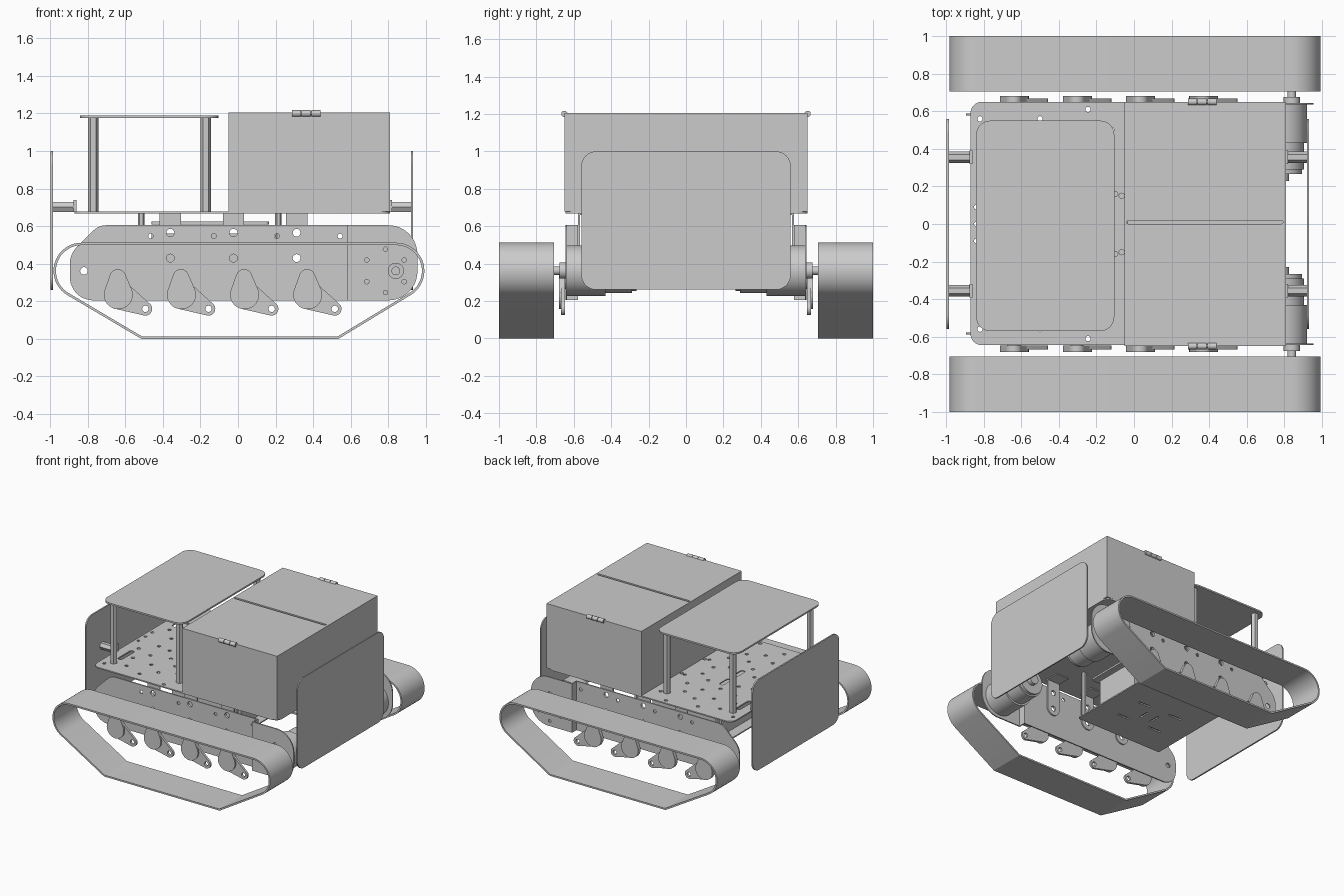
import bpy, bmesh, math
from mathutils import Matrix
from mathutils.geometry import convex_hull_2d

if "Cube" in bpy.data.objects:
    bpy.data.objects.remove(bpy.data.objects["Cube"], do_unlink=True)

grey = bpy.data.materials.new("plain grey")
grey.use_nodes = True
GREY = (0.6, 0.6, 0.6, 1)
grey.diffuse_color = GREY
grey.node_tree.nodes["Principled BSDF"].inputs["Base Color"].default_value = GREY

# Local (u, v, w) to world: w is the thickness direction
AXES = {
    "x": Matrix(((0, 0, 1), (1, 0, 0), (0, 1, 0))).to_4x4(),
    "y": Matrix(((1, 0, 0), (0, 0, -1), (0, 1, 0))).to_4x4(),
    "z": Matrix.Identity(4),
}
SIDES = (("right", -1), ("left", 1))
built = []


def add(name, mesh):
    mesh.materials.clear()
    mesh.materials.append(grey)
    ob = bpy.data.objects.new(name, mesh)
    bpy.context.collection.objects.link(ob)
    built.append(ob)
    return ob


def circle(x, y, r, n=20):
    return [(x + r * math.cos(2 * math.pi * i / n), y + r * math.sin(2 * math.pi * i / n)) for i in range(n)]


def hull(*discs, n=48):
    """Outline wrapped tightly round discs (x, y, radius)."""
    pts = [p for x, y, r in discs for p in (circle(x, y, r, n) if r else [(x, y)])]
    return [pts[i] for i in convex_hull_2d(pts)]


def rounded(x0, x1, y0, y1, r):
    return hull(*[(x, y, r) for x in (x0 + r, x1 - r) for y in (y0 + r, y1 - r)], n=32)


def plate(name, axis, lo, hi, outline, holes=()):
    """Flat outline with holes, given thickness from lo to hi along an axis."""
    lo, hi = min(lo, hi), max(lo, hi)
    cu = bpy.data.curves.new(name, "CURVE")
    cu.dimensions, cu.fill_mode, cu.extrude = "2D", "BOTH", (hi - lo) / 2
    for loop in [outline, *holes]:
        sp = cu.splines.new("POLY")
        sp.points.add(len(loop) - 1)
        for p, (u, v) in zip(sp.points, loop):
            p.co = (u, v, 0, 1)
        sp.use_cyclic_u = True
    tmp = bpy.data.objects.new(name + " curve", cu)
    bpy.context.collection.objects.link(tmp)
    dg = bpy.context.evaluated_depsgraph_get()
    mesh = bpy.data.meshes.new_from_object(tmp.evaluated_get(dg))
    bpy.data.objects.remove(tmp, do_unlink=True)
    mesh.transform(AXES[axis])
    mid = (lo + hi) / 2
    mesh.transform(Matrix.Translation([mid if a == axis else 0 for a in "xyz"]))
    bm = bmesh.new()
    bm.from_mesh(mesh)
    bmesh.ops.remove_doubles(bm, verts=bm.verts, dist=1e-5)
    bmesh.ops.recalc_face_normals(bm, faces=bm.faces)
    bm.to_mesh(mesh)
    bm.free()
    return add(name, mesh)


def rod(name, axis, lo, hi, u, v, r, n=32):
    return plate(name, axis, lo, hi, circle(u, v, r, n))


def block(name, x0, x1, y0, y1, z0, z1):
    return plate(name, "z", z0, z1, [(x0, y0), (x1, y0), (x1, y1), (x0, y1)])


def track_loop(inset):
    return hull((-0.832, 0.362, 0.15 - inset), (0.842, 0.362, 0.15 - inset),
                (-0.51, 0.016, 0.016 - inset), (0.53, 0.016, 0.016 - inset))


PITCH = 0.336
for side, s in SIDES:
    # Track belt
    plate(side + "_track", "y", s * 0.705, s, track_loop(0), [track_loop(0.013)])

    # Side plate with bolt holes, then the stepped-out motor plate
    holes = [circle(-0.36 + PITCH * i, z, 0.021) for i in range(3) for z in (0.565, 0.43)]
    holes += [circle(-0.465 + PITCH * i, 0.547, 0.013) for i in range(4)]
    holes += [circle(-0.82, 0.362, 0.02)]
    plate(side + "_side_plate", "y", s * 0.578, s * 0.588,
          hull((-0.7, 0.505, 0.1), (-0.77, 0.4, 0.125), (-0.77, 0.33, 0.125),
               (0.585, 0.205, 0), (0.585, 0.605, 0)), holes)
    bolts = [circle(0.785 + 0.115 * math.sin(a), 0.362 + 0.115 * math.cos(a), 0.012)
             for a in [math.pi / 3 * i for i in range(6)]]
    plate(side + "_motor_plate", "y", s * 0.635, s * 0.645,
          hull((0.585, 0.205, 0), (0.585, 0.605, 0), (0.8, 0.45, 0.155), (0.8, 0.36, 0.155)), bolts)
    block(side + "_plate_step", 0.58, 0.59, s * 0.578, s * 0.645, 0.205, 0.605)

    # Gear motor and output shaft
    rod(side + "_gearbox", "y", s * 0.43, s * 0.635, 0.785, 0.362, 0.135, 48)
    rod(side + "_motor_body", "y", s * 0.29, s * 0.43, 0.785, 0.362, 0.12, 48)
    rod(side + "_motor_cap", "y", s * 0.265, s * 0.29, 0.785, 0.362, 0.108, 48)
    rod(side + "_motor_terminal", "y", s * 0.23, s * 0.265, 0.785, 0.362, 0.04)
    rod(side + "_shaft_flange", "y", s * 0.645, s * 0.677, 0.84, 0.362, 0.043)
    rod(side + "_drive_shaft", "y", s * 0.64, s * 0.715, 0.84, 0.362, 0.023)

    # Suspension arms
    for i in range(4):
        x = -0.64 + PITCH * i
        top, belly, tip = (x, 0.328, 0.043), (x + 0.003, 0.235, 0.077), (x + 0.147, 0.16, 0.036)
        tag = f"{side}_arm_{i + 1}"
        plate(tag + "_link", "y", s * 0.648, s * 0.667, hull(belly, tip), [circle(tip[0], tip[1], 0.017)])
        plate(tag + "_boss", "y", s * 0.648, s * 0.68, hull(top, belly))
        rod(tag + "_pivot", "y", s * 0.585, s * 0.65, x, 0.3, 0.035)

    # Angle brackets joining the side plates to the deck
    for i in range(3):
        x = -0.36 + PITCH * i
        plate(f"{side}_bracket_{i + 1}", "y", s * 0.568, s * 0.578,
              hull((x - 0.057, 0.67, 0), (x + 0.057, 0.67, 0), (x, 0.43, 0.057)),
              [circle(x, z, 0.021) for z in (0.565, 0.43)])
        block(f"{side}_bracket_{i + 1}_flange", x - 0.057, x + 0.057, s * 0.46, s * 0.578, 0.66, 0.67)

    # Hinge on the box lid
    for i in range(3):
        x = 0.287 + 0.052 * i
        rod(f"{side}_hinge_knuckle_{i + 1}", "x", x, x + 0.048, s * 0.65, 1.2, 0.017)
    rod(side + "_hinge_pin", "x", 0.287, 0.439, s * 0.65, 1.2, 0.009)

    # Hexagonal rods that carry the end plates, and posts that carry the tray
    rod(side + "_tail_rod", "x", -0.99, -0.86, s * 0.355, 0.702, 0.03, 6)
    rod(side + "_nose_rod", "x", 0.805, 0.925, s * 0.355, 0.702, 0.03, 6)
    block(side + "_tail_rod_foot", -0.875, -0.86, s * 0.32, s * 0.39, 0.675, 0.74)
    block(side + "_nose_rod_foot", 0.805, 0.82, s * 0.32, s * 0.39, 0.675, 0.74)
    for x, end in ((-0.515, "tail"), (0.215, "nose")):
        rod(f"{side}_{end}_tray_post", "z", 0.285, 0.67, x, s * 0.33, 0.017, 6)
    for x, end in ((-0.77, "outer"), (-0.172, "inner")):
        rod(f"{side}_{end}_table_post", "z", 0.675, 1.177, x, s * 0.5 - 0.01, 0.028, 6)

# Deck with mounting holes and slots
deck_holes = [circle(-0.84, y, 0.012) for y in (-0.09, 0, 0.09)]
for s in (-1, 1):
    deck_holes += [circle(x, s * y, 0.014) for x, y in (
        (-0.1, 0.16), (-0.065, 0.15), (-0.245, 0.61), (-0.82, 0.56), (-0.66, 0.5), (-0.5, 0.56),
        (-0.4, 0.46), (-0.27, 0.4), (-0.12, 0.5), (-0.7, 0.36), (-0.52, 0.38), (-0.36, 0.3),
        (-0.2, 0.27), (-0.62, 0.25), (-0.76, 0.2), (-0.46, 0.21), (-0.3, 0.14), (-0.55, 0.1),
        (-0.66, 0.08), (-0.2, 0.07))]
    deck_holes.append(hull((-0.77, s * 0.28, 0.02), (-0.77, s * 0.42, 0.02), n=16))
    deck_holes.append(hull((-0.42, s * 0.05, 0.02), (-0.42, s * 0.13, 0.02), n=16))
plate("deck", "z", 0.668, 0.678, rounded(-0.87, 0.81, -0.645, 0.65, 0.06), deck_holes)

# Belly tray and battery
slots = [hull((-0.15 + a * 0.15 - 0.05, b * 0.12, 0.008), (-0.15 + a * 0.15 + 0.05, b * 0.12, 0.008), n=12)
         for a in (-1, 1) for b in (-1, 1)]
slots += [hull((-0.15 + a * 0.05, -0.04, 0.008), (-0.15 + a * 0.05, 0.04, 0.008), n=12) for a in (-1, 1)]
plate("belly_tray", "z", 0.277, 0.287, rounded(-0.545, 0.245, -0.36, 0.36, 0.01), slots)
block("battery", -0.46, 0.165, -0.2, 0.2, 0.287, 0.56)
plate("battery_cover", "z", 0.61, 0.625, rounded(-0.46, 0.165, -0.3, 0.3, 0.02))

# Storage box: open shell with two lids parted by a slit
plate("box_walls", "z", 0.678, 1.19, [(-0.05, -0.65), (0.81, -0.65), (0.81, 0.65), (-0.05, 0.65)],
      [[(-0.035, -0.635), (0.795, -0.635), (0.795, 0.635), (-0.035, 0.635)]])
plate("box_lids", "z", 1.19, 1.205, [(-0.05, -0.65), (0.81, -0.65), (0.81, 0.65), (-0.05, 0.65)],
      [hull((-0.03, 0.01, 0.009), (0.785, 0.01, 0.009), n=12)])

# Raised table and end plates
plate("table_top", "z", 1.177, 1.19, rounded(-0.84, -0.105, -0.57, 0.55, 0.075))
plate("tail_plate", "x", -0.997, -0.985, rounded(-0.56, 0.56, 0.26, 1.0, 0.08))
plate("nose_plate", "x", 0.922, 0.932, rounded(-0.56, 0.56, 0.26, 1.0, 0.08))

# Smooth rounded edges, keep corners crisp
bpy.ops.object.select_all(action="DESELECT")
for ob in built:
    ob.select_set(True)
bpy.context.view_layer.objects.active = built[0]
bpy.ops.object.shade_smooth_by_angle(angle=math.radians(30))
